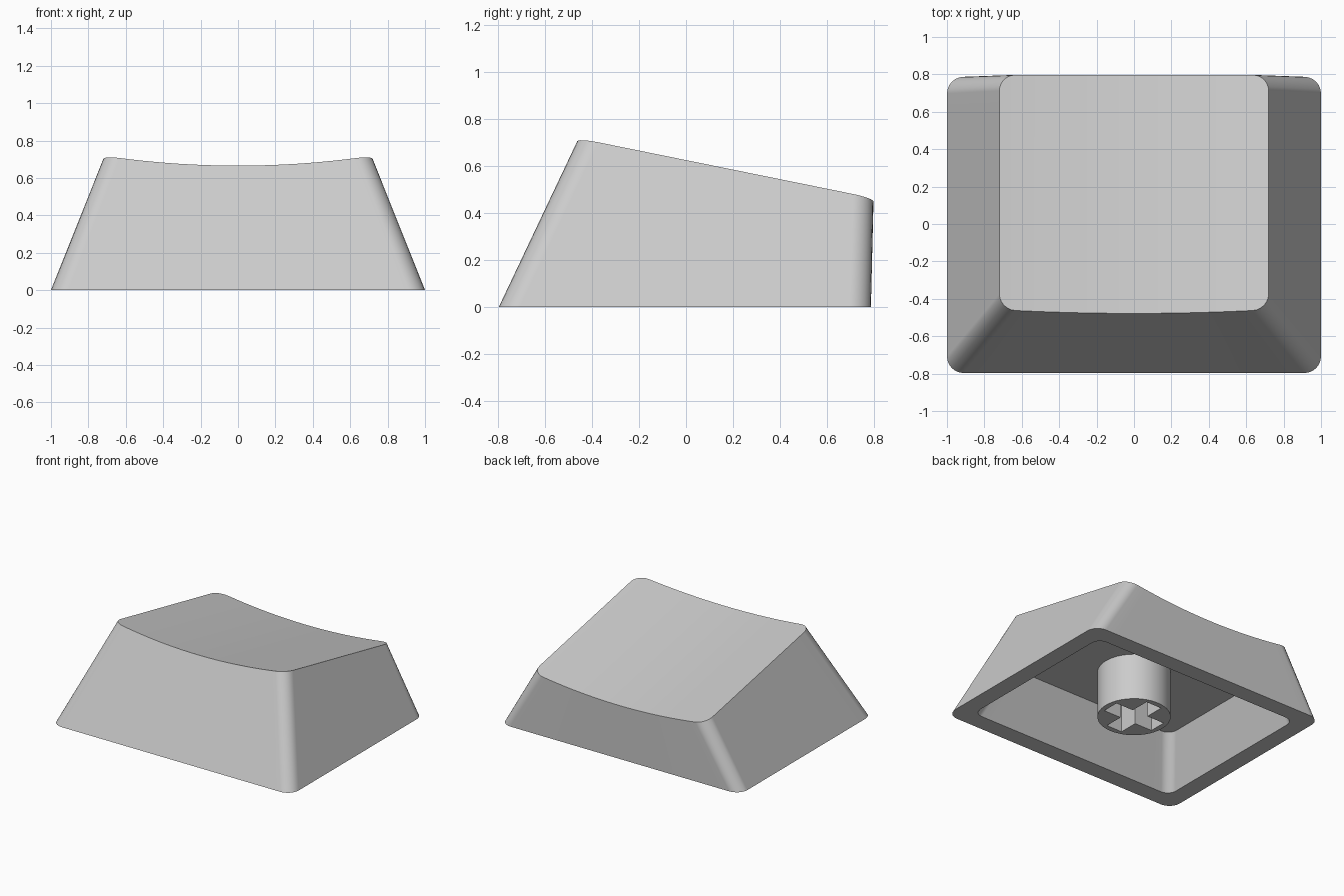
import bpy, bmesh, math

if "Cube" in bpy.data.objects:
    bpy.data.objects.remove(bpy.data.objects["Cube"], do_unlink=True)

# One flat grey plastic
grey = bpy.data.materials.new("light_grey_plastic")
grey.use_nodes = True
colour = (0.6, 0.6, 0.6, 1)
grey.diffuse_color = colour
grey.node_tree.nodes["Principled BSDF"].inputs["Base Color"].default_value = colour


def make_object(name, bm):
    bmesh.ops.recalc_face_normals(bm, faces=bm.faces)
    mesh = bpy.data.meshes.new(name)
    bm.to_mesh(mesh)
    bm.free()
    obj = bpy.data.objects.new(name, mesh)
    bpy.context.collection.objects.link(obj)
    mesh.materials.append(grey)
    return obj


def smooth(obj):
    bpy.ops.object.select_all(action='DESELECT')
    obj.select_set(True)
    bpy.context.view_layer.objects.active = obj
    bpy.ops.object.shade_smooth_by_angle(angle=math.radians(30))
    weighted = obj.modifiers.new("even_shading", 'WEIGHTED_NORMAL')
    weighted.keep_sharp = True


def ring(bm, half_x, front_y, back_y, radius, height, bow=0.0, arc=6, span=20):
    """Rounded rectangle as matching front and back rows of vertices."""
    inner = half_x - radius
    left = []
    for i in range(arc + 1):
        a = math.pi / 2 * i / arc
        left.append((-inner - radius * math.cos(a), radius * (1 - math.sin(a))))
    straight = [(-inner + 2 * inner * i / span, 0) for i in range(1, span)]
    row = left + straight + [(-x, d) for x, d in reversed(left)]
    front, back = [], []
    for x, d in row:
        y = front_y + d - bow * (1 - (x / half_x) ** 2)
        front.append(bm.verts.new((x, y, height(x, y))))
        y = back_y - d
        back.append(bm.verts.new((x, y, height(x, y))))
    return front, back


def bridge(bm, a, b):
    a, b = [r[0] + r[1][::-1] for r in (a, b)]
    for i in range(len(a)):
        j = (i + 1) % len(a)
        bm.faces.new((a[i], a[j], b[j], b[i]))


def cap(bm, rows):
    front, back = rows
    for i in range(len(front) - 1):
        bm.faces.new((front[i], front[i + 1], back[i + 1], back[i]))


# Sloping top with a shallow cylindrical dish
TOP_X = 0.72
CEILING = 0.35


def dish(x, y):
    return 0.703 - 0.203 * (y + 0.38) - 0.11 * (TOP_X ** 2 - x ** 2)


# Hollow cap shell
bm = bmesh.new()
top = ring(bm, TOP_X, -0.458, 0.797, 0.085, dish, bow=0.02)
base = ring(bm, 1.0, -0.797, 0.787, 0.09, lambda x, y: 0)
rim = ring(bm, 0.87, -0.665, 0.66, 0.07, lambda x, y: 0)
ceiling = ring(bm, 0.73, -0.49, 0.66, 0.07, lambda x, y: CEILING)
cap(bm, top)
bridge(bm, top, base)
bridge(bm, base, rim)
bridge(bm, rim, ceiling)
cap(bm, ceiling)
smooth(make_object("cap_shell", bm))

# Round stem below the ceiling
bm = bmesh.new()
bmesh.ops.create_cone(bm, cap_ends=True, segments=64, radius1=0.25, radius2=0.25, depth=CEILING)
bmesh.ops.translate(bm, verts=bm.verts, vec=(0, 0, CEILING / 2))
stem = make_object("stem", bm)

# Cross-shaped socket cut through the stem
LONG, SHORT = 0.21, 0.065
quarter = [(LONG, -SHORT), (LONG, SHORT), (SHORT, SHORT)]
bm = bmesh.new()
outline = []
for turn in range(4):
    for x, y in quarter:
        for _ in range(turn):
            x, y = -y, x
        outline.append(bm.verts.new((x, y, -0.1)))
face = bm.faces.new(outline)
lifted = bmesh.ops.extrude_face_region(bm, geom=[face])["geom"]
bmesh.ops.translate(bm, verts=[v for v in lifted if isinstance(v, bmesh.types.BMVert)],
                    vec=(0, 0, CEILING + 0.2))
cutter = make_object("socket_cutter", bm)
cutter.hide_render = True

cut = stem.modifiers.new("socket", 'BOOLEAN')
cut.operation = 'DIFFERENCE'
cut.solver = 'EXACT'
cut.object = cutter
bpy.context.view_layer.objects.active = stem
bpy.ops.object.modifier_apply(modifier=cut.name)
bpy.data.objects.remove(cutter, do_unlink=True)
smooth(stem)
